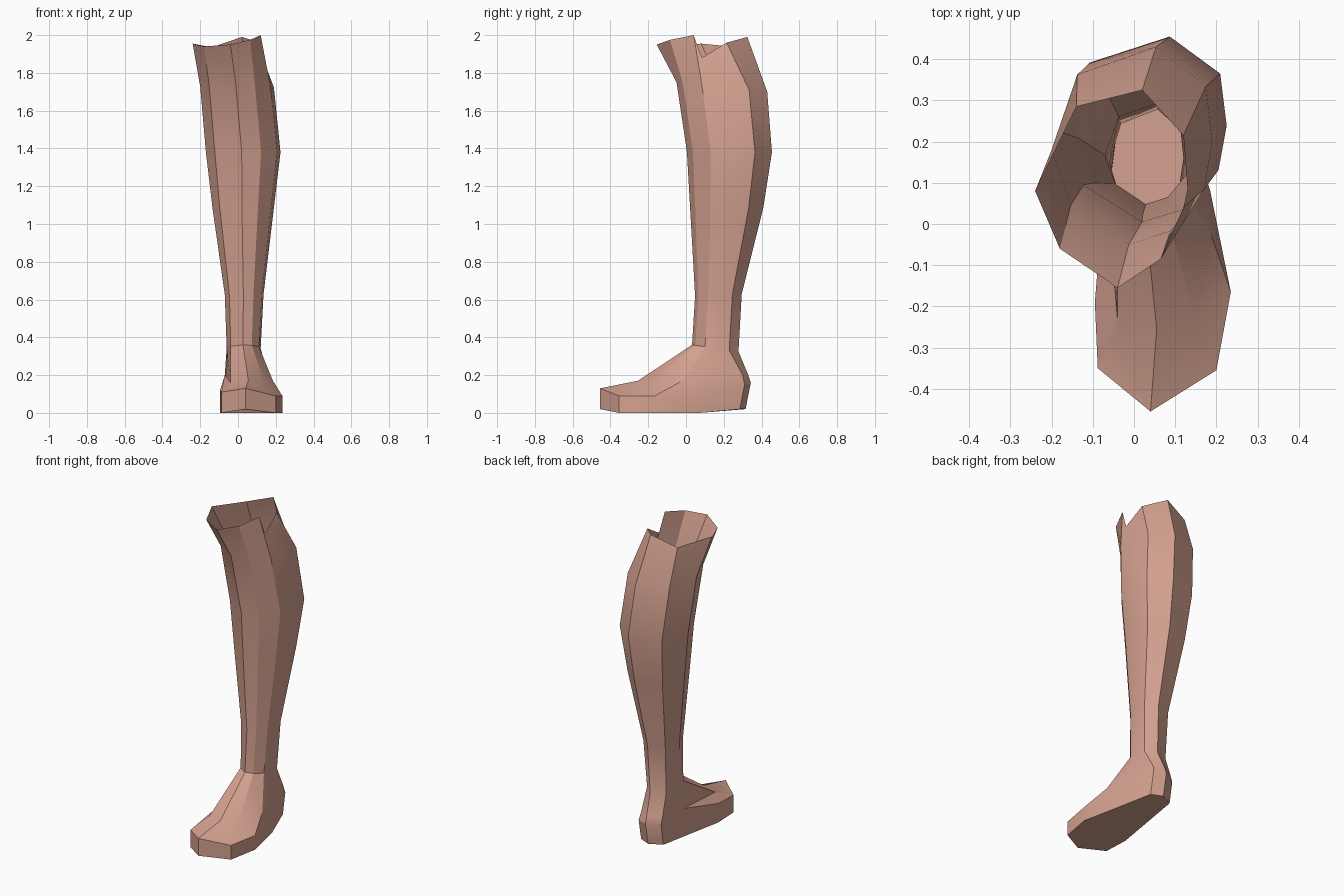
import bpy, bmesh, math

if "Cube" in bpy.data.objects:
    bpy.data.objects.remove(bpy.data.objects["Cube"])

# Nine-sided cross-section inside a unit box, starting at the shin
SECTION = [(.48, 0), (.74, .07), (.95, .28), (1, .52), (.96, .8),
           (.65, 1), (.16, .86), (0, .48), (.12, .2)]


def ring(x0, x1, y0, y1, z_front, z_back):
    """Fit the cross-section to a box, tilted from front to back."""
    return [(x0 + (x1 - x0) * u, y0 + (y1 - y0) * v,
             z_front + (z_back - z_front) * v) for u, v in SECTION]


# Uneven open rim at the knee
rim = [(-.04, -.155, 1.95), (.065, -.085, 1.975), (.12, .04, 2.0),
       (.13, .085, 1.88), (.12, .215, 1.96), (.02, .325, 1.99),
       (-.14, .285, 1.935), (-.24, .08, 1.955), (-.18, -.06, 1.94)]

# Calf and ankle
shin = [ring(*r) for r in (
    (-.20, .19, -.05, .43, 1.75, 1.70),
    (-.17, .225, .005, .455, 1.38, 1.38),
    (-.135, .19, .022, .41, 1.08, 1.09),
    (-.07, .135, .048, .295, .62, .63),
    (-.06, .12, .032, .278, .36, .325))]

# Instep and heel, then the widest outline of the foot
instep = [(.055, -.255, .17), (.145, -.22, .14), (.185, -.02, .17),
          (.16, .13, .19), (.105, .30, .20), (.045, .33, .20),
          (-.035, .285, .20), (-.07, .12, .20), (-.04, -.235, .16)]
outline = [(.04, -.455, .13), (.2, -.355, .09), (.235, -.165, .09),
           (.185, .08, .11), (.115, .31, .15), (.045, .343, .16),
           (-.035, .30, .15), (-.095, -.19, .12), (-.088, -.35, .11)]

# Sole: the outline dropped to the ground, heel and toe tip slightly lifted
sole = [(x, y * (.92 if y > 0 else 1), .02 if y > .25 or y < -.4 else 0)
        for x, y, z in outline]

bm = bmesh.new()
rings = [[bm.verts.new(p) for p in r]
         for r in [rim, *shin, instep, outline, sole]]
n = len(SECTION)
for a, b in zip(rings, rings[1:]):
    for i in range(n):
        j = (i + 1) % n
        bm.faces.new((a[i], b[i], b[j], a[j]))
bm.faces.new(list(reversed(rings[-1])))
bm.normal_update()

mesh = bpy.data.meshes.new("lower_leg")
bm.to_mesh(mesh)
bm.free()
leg = bpy.data.objects.new("lower_leg", mesh)
bpy.context.collection.objects.link(leg)

# Skin colour
skin = bpy.data.materials.new("skin")
skin.diffuse_color = (.66, .36, .28, 1)
skin.use_nodes = True
skin.node_tree.nodes["Principled BSDF"].inputs["Base Color"].default_value = skin.diffuse_color
mesh.materials.append(skin)

# Soft shading only across shallow edges
bpy.context.view_layer.objects.active = leg
leg.select_set(True)
bpy.ops.object.shade_smooth_by_angle(angle=math.radians(25))
